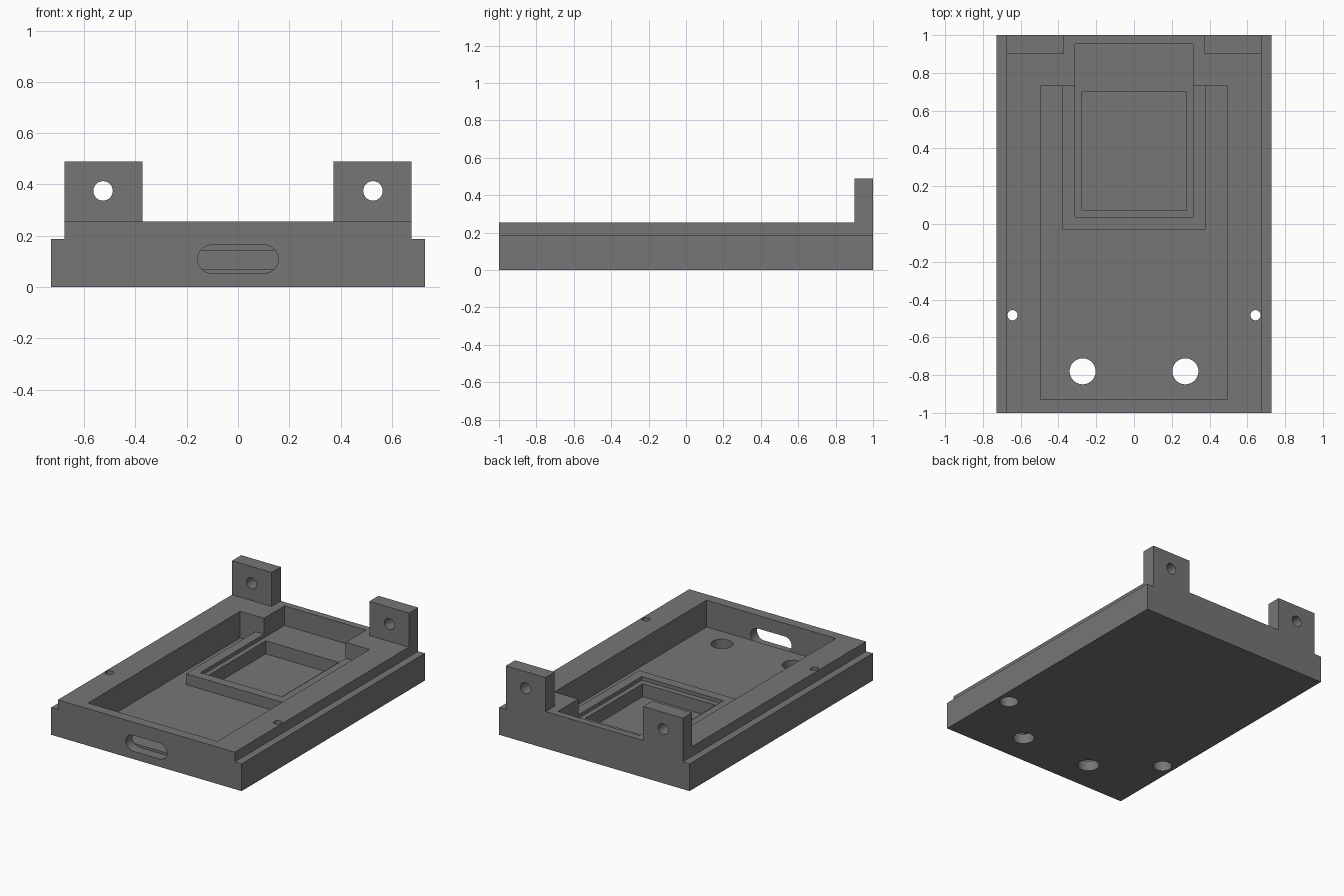
import bpy, bmesh, math
from mathutils import Matrix

if "Cube" in bpy.data.objects:
    bpy.data.objects.remove(bpy.data.objects["Cube"])

# one plain material
grey = bpy.data.materials.new("mid grey")
grey.diffuse_color = (0.18, 0.18, 0.18, 1)
grey.use_nodes = True
grey.node_tree.nodes["Principled BSDF"].inputs["Base Color"].default_value = grey.diffuse_color


def prism(name, outline, low, high, axis="Z"):
    """Extrude a 2D outline along Z, or an (x, z) outline along Y."""
    bm = bmesh.new()
    place = (lambda a, b, h: (a, b, h)) if axis == "Z" else (lambda a, b, h: (a, h, b))
    face = bm.faces.new([bm.verts.new(place(a, b, low)) for a, b in outline])
    new = bmesh.ops.extrude_face_region(bm, geom=[face])["geom"]
    shift = place(0, 0, high - low)
    bmesh.ops.translate(bm, vec=shift, verts=[v for v in new if isinstance(v, bmesh.types.BMVert)])
    bmesh.ops.recalc_face_normals(bm, faces=bm.faces)
    mesh = bpy.data.meshes.new(name)
    bm.to_mesh(mesh)
    bm.free()
    mesh.materials.append(grey)
    obj = bpy.data.objects.new(name, mesh)
    bpy.context.collection.objects.link(obj)
    return obj


def rect(x0, x1, y0, y1):
    return [(x0, y0), (x1, y0), (x1, y1), (x0, y1)]


def circle(cx, cy, r, n=32):
    return [(cx + r * math.cos(math.tau * i / n), cy + r * math.sin(math.tau * i / n))
            for i in range(n)]


def slot(half, cz, r, n=16):
    """Capsule outline, half = total half width."""
    pts = []
    for side, start in ((1, -math.pi / 2), (-1, math.pi / 2)):
        for i in range(n + 1):
            a = start + math.pi * i / n
            pts.append((side * (half - r) + r * math.cos(a), cz + r * math.sin(a)))
    return pts


# tray body: stepped cross-section running front to back
half = [(0.728, 0), (0.728, 0.188), (0.676, 0.188), (0.676, 0.255)]
tray = prism("tray", half + [(-x, z) for x, z in reversed(half)], -1, 1, "Y")


def combine(tool, operation="DIFFERENCE"):
    mod = tray.modifiers.new(tool.name, "BOOLEAN")
    mod.operation = operation
    mod.solver = "EXACT"
    mod.object = tool
    bpy.context.view_layer.objects.active = tray
    bpy.ops.object.modifier_apply(modifier=mod.name)
    bpy.data.objects.remove(tool)


# mounting tabs at the back corners
for s in (-1, 1):
    x0, x1 = sorted((s * 0.373, s * 0.676))
    combine(prism("mounting_tab", rect(x0, x1, 0.9, 1), 0.2, 0.49), "UNION")

# main pocket, wrapped around the raised frame
pocket = [(-0.494, -0.93), (0.494, -0.93), (0.494, 0.73), (0.378, 0.73),
          (0.378, -0.03), (-0.378, -0.03), (-0.378, 0.73), (-0.494, 0.73)]
combine(prism("pocket_cutter", pocket, 0.07, 0.6))
combine(prism("frame_top_cutter", rect(-0.378, 0.378, -0.03, 0.73), 0.145, 0.6))

# stepped seat reaching to the back, and the deep well inside it
combine(prism("seat_cutter", rect(-0.312, 0.312, 0.036, 0.953), 0.12, 0.6))
combine(prism("well_cutter", rect(-0.278, 0.278, 0.075, 0.7), 0.03, 0.6))

# port slot in the front wall
combine(prism("slot_cutter", slot(0.157, 0.109, 0.055), -1.1, -0.93, "Y"))

# floor holes, counterbored rail holes and tab holes
for s in (-1, 1):
    combine(prism("floor_hole_cutter", circle(s * 0.272, -0.78, 0.069), -0.1, 0.2))
    combine(prism("rail_hole_cutter", circle(s * 0.643, -0.483, 0.027), -0.1, 0.4))
    combine(prism("counterbore_cutter", circle(s * 0.643, -0.483, 0.06), -0.1, 0.1))
    combine(prism("tab_hole_cutter", circle(s * 0.526, 0.375, 0.038), 0.8, 1.1, "Y"))

# smooth the holes, keep the edges crisp
bpy.ops.object.select_all(action="DESELECT")
tray.select_set(True)
bpy.context.view_layer.objects.active = tray
bpy.ops.object.shade_smooth_by_angle(angle=math.radians(30))
